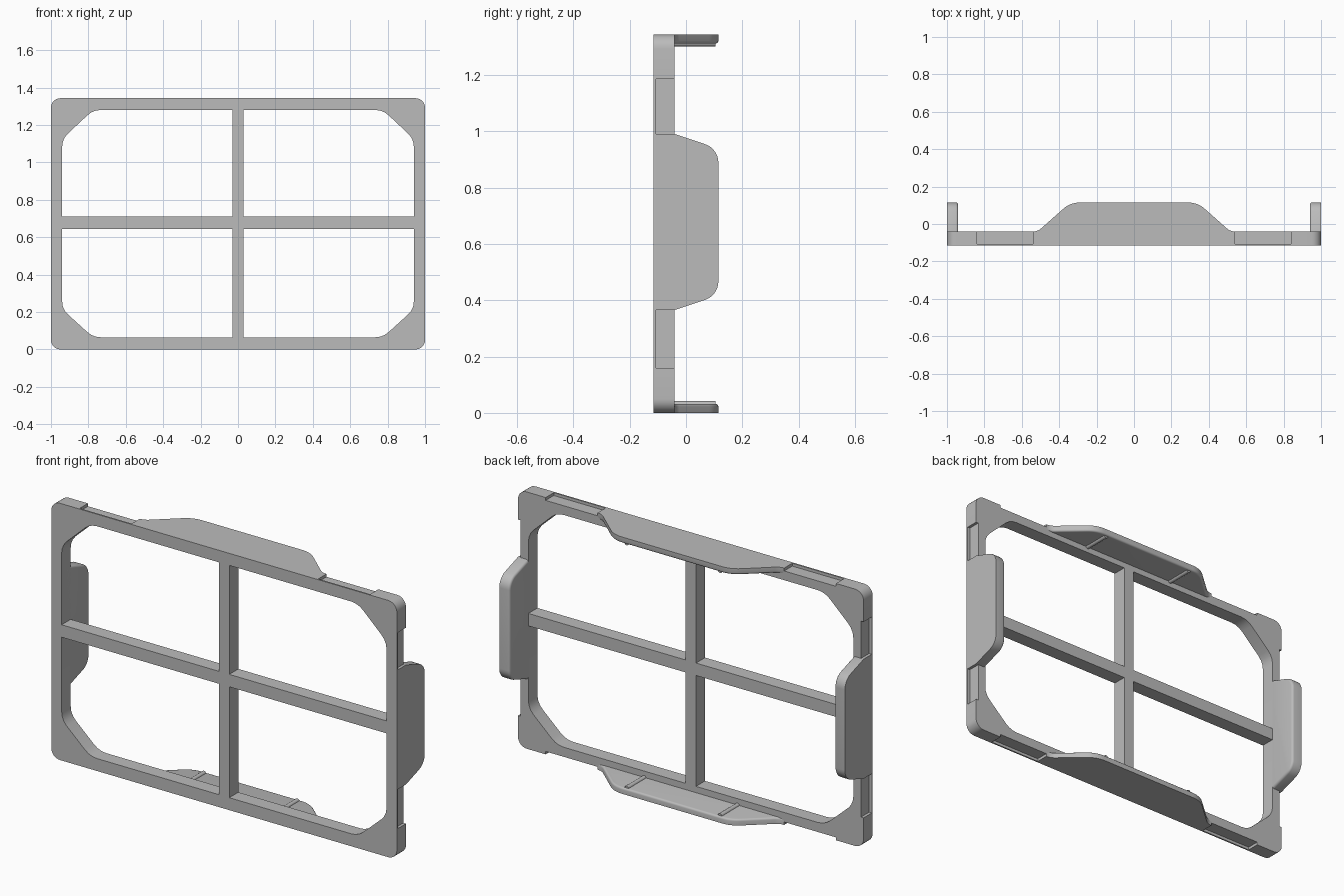
import bpy, bmesh, math
from mathutils import Vector

if "Cube" in bpy.data.objects:
    bpy.data.objects.remove(bpy.data.objects["Cube"])

H = 1.343                      # overall height
FRONT, BACK, EDGE = -0.115, -0.04, 0.115   # depth of frame and of the tabs

grey = bpy.data.materials.new("light_grey")
grey.use_nodes = True
grey.diffuse_color = (0.5, 0.5, 0.5, 1)
grey.node_tree.nodes["Principled BSDF"].inputs["Base Color"].default_value = (0.5, 0.5, 0.5, 1)


def fillet(corners, n=7):
    """Round each (x, y, tangent length) corner with n + 1 arc points."""
    out = []
    for i, (x, y, t) in enumerate(corners):
        p = Vector((x, y))
        if t == 0:
            out.append(p)
            continue
        d1 = (Vector(corners[i - 1][:2]) - p).normalized()
        d2 = (Vector(corners[(i + 1) % len(corners)][:2]) - p).normalized()
        a, b, w = p + d1 * t, p + d2 * t, (d1 - d2).length / 2
        for k in range(n + 1):
            s = k / n
            e, f, g = (1 - s) ** 2, 2 * s * (1 - s) * w, s * s
            out.append((a * e + p * f + b * g) / (e + f + g))
    return out


def finish(name, bm, smooth=True):
    bmesh.ops.recalc_face_normals(bm, faces=bm.faces)
    mesh = bpy.data.meshes.new(name)
    bm.to_mesh(mesh)
    bm.free()
    mesh.materials.append(grey)
    ob = bpy.data.objects.new(name, mesh)
    bpy.context.collection.objects.link(ob)
    bpy.ops.object.select_all(action='DESELECT')
    ob.select_set(True)
    bpy.context.view_layer.objects.active = ob
    if smooth:
        bpy.ops.object.shade_smooth_by_angle(angle=math.radians(35))
    return ob


def box(name, x0, x1, y0, y1, z0, z1):
    bm = bmesh.new()
    bmesh.ops.create_cube(bm, size=1)
    for v in bm.verts:
        v.co = ((x0 + x1) / 2 + v.co.x * (x1 - x0),
                (y0 + y1) / 2 + v.co.y * (y1 - y0),
                (z0 + z1) / 2 + v.co.z * (z1 - z0))
    return finish(name, bm, False)


def tab(name, outline, place, thick, soft):
    """Plate from an outline; place(u, v, depth) gives 3D, inner rim is softened."""
    bm = bmesh.new()
    outer = [bm.verts.new(place(u, v, 0)) for u, v in outline]
    inner = [bm.verts.new(place(u, v, thick)) for u, v in outline]
    bm.faces.new(outer)
    cap = bm.faces.new(inner)
    for i in range(len(outer)):
        bm.faces.new((outer[i - 1], outer[i], inner[i], inner[i - 1]))
    bmesh.ops.recalc_face_normals(bm, faces=bm.faces)
    bmesh.ops.bevel(bm, geom=list(cap.edges), offset=soft, segments=3,
                    profile=0.5, affect='EDGES')
    return finish(name, bm)


# Frame: rounded rectangle with a chamfered opening
outer = fillet([(-1, 0, .05), (1, 0, .05), (1, H, .05), (-1, H, .05)], 7)
inner = fillet([(-.94, .215, .04), (-.775, .065, .04), (.775, .065, .04), (.94, .215, .04),
                (.94, 1.125, .04), (.775, 1.28, .04), (-.775, 1.28, .04), (-.94, 1.125, .04)], 3)
bm = bmesh.new()
rings = [[bm.verts.new((p.x, y, p.y)) for p in loop]
         for loop, y in ((outer, FRONT), (outer, BACK), (inner, BACK), (inner, FRONT))]
for r in range(4):
    a, b = rings[r], rings[(r + 1) % 4]
    for i in range(len(a)):
        bm.faces.new((a[i - 1], a[i], b[i], b[i - 1]))
frame = finish("frame", bm)

# Shallow recesses around the outer rim, leaving a thin front lip
DEEP = 0.015
cutters = []
for s in (-1, 1):
    x0, x1 = sorted((s * .54, s * .84))
    cutters.append(box("cutter", x0, x1, -.107, 0, -.1, DEEP))
    cutters.append(box("cutter", x0, x1, -.107, 0, H - DEEP, H + .1))
    x0, x1 = sorted((s * (1 - DEEP), s * 1.1))
    for z0, z1 in ((.16, .365), (.99, 1.185)):
        cutters.append(box("cutter", x0, x1, -.107, 0, z0, z1))
bpy.context.view_layer.objects.active = frame
for c in cutters:
    c.hide_render = True
    mod = frame.modifiers.new("recess", 'BOOLEAN')
    mod.operation, mod.solver, mod.object = 'DIFFERENCE', 'EXACT', c
    bpy.ops.object.modifier_move_to_index(modifier=mod.name, index=0)
    bpy.ops.object.modifier_apply(modifier=mod.name)
    bpy.data.objects.remove(c)

# Cross bars
box("vertical_bar", -.03, .03, FRONT, BACK, .065, 1.28)
box("right_bar", -.94, -.03, FRONT, BACK, .645, .71)
box("left_bar", .03, .94, FRONT, BACK, .645, .71)

# Side tabs
side = fillet([(-.08, .365, 0), (BACK, .365, 0), (EDGE, .417, .05),
               (EDGE, .938, .05), (BACK, .99, 0), (-.08, .99, 0)])
for s, label in ((-1, "right"), (1, "left")):
    tab(label + "_tab", side, lambda u, v, d: (s * (1 - d), u, v), .06, .012)

# Top and bottom tabs, each with two ribs on the inner face
half = [(.54, -.06, 0), (.54, BACK, 0), (.515, BACK, .025), (.34, EDGE, .05)]
wide = fillet(half + [(-x, y, t) for x, y, t in reversed(half)])
for base, s, label in ((0, 1, "bottom"), (H, -1, "top")):
    tab(label + "_tab", wide, lambda u, v, d: (u, v, base + s * d), .032, .01)
    for x in (-.27, .27):
        bm = bmesh.new()
        bmesh.ops.create_cone(bm, cap_ends=True, segments=16, radius1=.012,
                              radius2=.012, depth=.15)
        for v in bm.verts:
            v.co = (x + v.co.x, .03 + v.co.z, base + s * .03 + v.co.y)
        finish(label + "_rib", bm)
